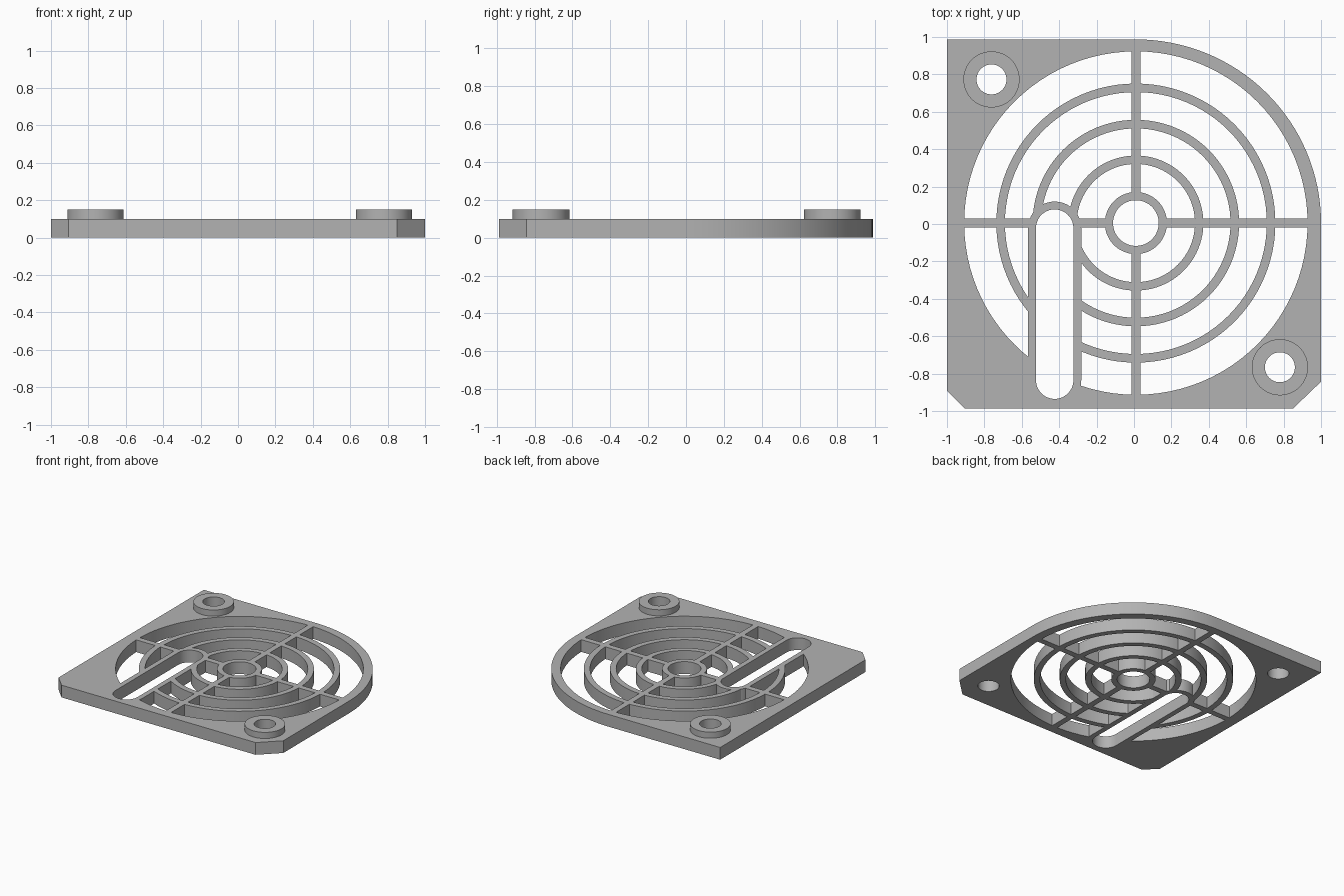
import bpy, bmesh, math

if "Cube" in bpy.data.objects:
    bpy.data.objects.remove(bpy.data.objects["Cube"], do_unlink=True)

THICK = 0.1                  # plate thickness
BOSS_TOP = 0.15              # top of the raised screw rims
CX, CY = 0.01, 0.005         # centre of the fan opening
X, Y = 1.0, 0.987            # half sizes of the plate
SEG = 96

grey = bpy.data.materials.new("plain grey")
grey.use_nodes = True
grey.diffuse_color = (0.45, 0.45, 0.45, 1)
grey.node_tree.nodes["Principled BSDF"].inputs["Base Color"].default_value = (0.45, 0.45, 0.45, 1)


def arc(cx, cy, rx, ry, start, end, n):
    """Points along an arc, both ends included."""
    angles = [math.radians(start + (end - start) * i / n) for i in range(n + 1)]
    return [(cx + rx * math.cos(a), cy + ry * math.sin(a)) for a in angles]


def prism(name, outline, z0, z1):
    """Extrude a flat outline from z0 to z1."""
    bm = bmesh.new()
    face = bm.faces.new([bm.verts.new((x, y, z0)) for x, y in outline])
    new = bmesh.ops.extrude_face_region(bm, geom=[face])["geom"]
    for v in new:
        if isinstance(v, bmesh.types.BMVert):
            v.co.z = z1
    bmesh.ops.recalc_face_normals(bm, faces=bm.faces)
    mesh = bpy.data.meshes.new(name)
    bm.to_mesh(mesh)
    bm.free()
    mesh.materials.append(grey)
    obj = bpy.data.objects.new(name, mesh)
    bpy.context.collection.objects.link(obj)
    return obj


def disc(name, cx, cy, r, z0=0, z1=THICK):
    return prism(name, arc(cx, cy, r, r, 0, 360, SEG)[:-1], z0, z1)


def hole(cx, cy, r):
    return disc("hole_cutter", cx, cy, r, -0.1, 0.3)


def bar(cx, cy, hx, hy):
    return prism("bar", [(cx - hx, cy - hy), (cx + hx, cy - hy),
                         (cx + hx, cy + hy), (cx - hx, cy + hy)], 0, THICK)


def slot(name, r, z0, z1):
    """Upright rounded slot outline."""
    outline = arc(-0.424, -0.022, r, r, 0, 180, 32) + arc(-0.424, -0.835, r, r, 180, 360, 32)
    return prism(name, outline, z0, z1)


def combine(target, tool, operation):
    """Boolean the tool into the target, then discard the tool."""
    mod = target.modifiers.new("join", "BOOLEAN")
    mod.operation, mod.solver, mod.object = operation, "EXACT", tool
    bpy.context.view_layer.objects.active = target
    bpy.ops.object.modifier_apply(modifier=mod.name)
    bpy.data.objects.remove(tool, do_unlink=True)


# Plate: one big rounded corner, one square corner, two chamfers
outline = arc(CX, CY, X - CX, Y - CY, 0, 90, 32)
outline += [(-X, Y), (-X, -0.89), (-0.905, -Y), (0.85, -Y), (X, -0.843)]
guard = prism("fan_guard", outline, 0, THICK)
combine(guard, hole(CX, CY, 0.918), "DIFFERENCE")

# Concentric rings
for outer, inner in [(0.746, 0.7), (0.552, 0.506), (0.361, 0.316), (0.166, 0.08)]:
    ring = disc("ring", CX, CY, outer)
    combine(ring, hole(CX, CY, inner), "DIFFERENCE")
    combine(guard, ring, "UNION")

# Crossing spokes
combine(guard, bar(CX, CY, 0.945, 0.024), "UNION")
combine(guard, bar(CX, CY, 0.024, 0.945), "UNION")

# Cable slot with its wall, and the open hub
combine(guard, slot("slot_wall", 0.142, 0, THICK), "UNION")
combine(guard, slot("slot_cutter", 0.1, -0.1, 0.3), "DIFFERENCE")
combine(guard, hole(CX, CY, 0.122), "DIFFERENCE")

# Raised screw rims with through holes
for x, y in [(-0.762, 0.773), (0.78, -0.766)]:
    combine(guard, disc("screw_rim", x, y, 0.15, 0.05, BOSS_TOP), "UNION")
    combine(guard, hole(x, y, 0.08), "DIFFERENCE")

# Smooth round walls, crisp edges
bpy.ops.object.select_all(action="DESELECT")
guard.select_set(True)
bpy.context.view_layer.objects.active = guard
bpy.ops.object.shade_smooth_by_angle(angle=math.radians(30))
